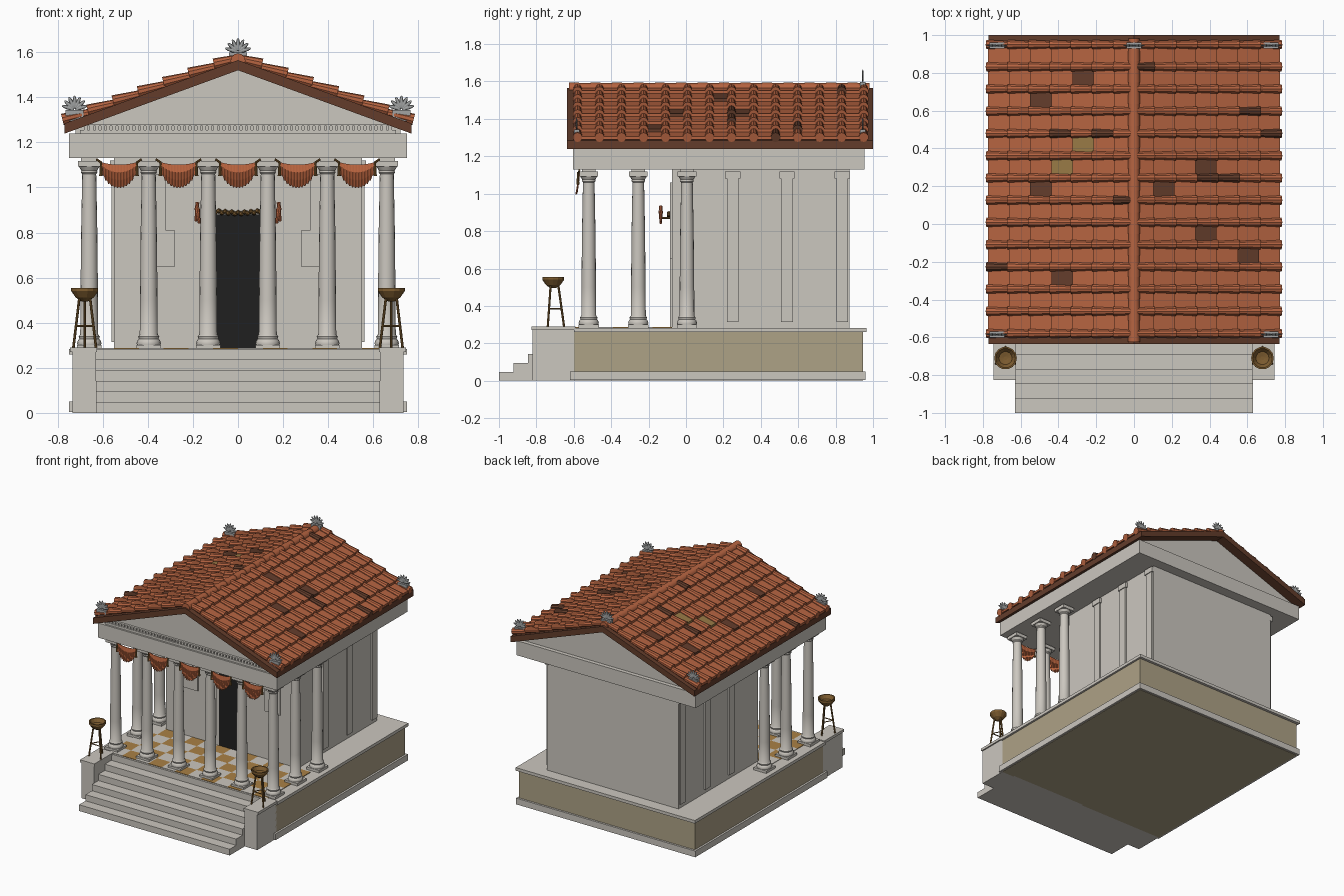
import bpy, bmesh, math
from mathutils import Vector, Matrix

old = bpy.data.objects.get("Cube")
if old:
    bpy.data.objects.remove(old, do_unlink=True)


def material(name, rgb):
    m = bpy.data.materials.new(name)
    m.use_nodes = True
    m.diffuse_color = (*rgb, 1)
    m.node_tree.nodes["Principled BSDF"].inputs["Base Color"].default_value = (*rgb, 1)
    return m


STONE = material("pale stone", (.60, .57, .52))
TUFA = material("tan masonry", (.42, .36, .24))
BLACK = material("door black", (.014, .014, .014))
CLAY = material("terracotta", (.46, .125, .052))
BROWN = material("dark brown", (.125, .046, .024))
STRAW = material("straw tile", (.31, .19, .06))
BRONZE = material("bronze", (.21, .11, .03))
OCHRE = material("ochre floor", (.40, .22, .06))
CLOTH = material("orange cloth", (.50, .13, .05))
SILVER = material("grey marble", (.36, .37, .37))


def paint(verts, index):
    for f in {f for v in verts for f in v.link_faces}:
        f.material_index = index


def box(bm, x0, x1, y0, y1, z0, z1):
    mat = Matrix.Translation(((x0 + x1) / 2, (y0 + y1) / 2, (z0 + z1) / 2))
    mat = mat @ Matrix.Diagonal((abs(x1 - x0), abs(y1 - y0), abs(z1 - z0), 1))
    return bmesh.ops.create_cube(bm, size=1, matrix=mat)["verts"]


def rod(bm, p, q, r1, r2, seg=8):
    p, q = Vector(p), Vector(q)
    d = q - p
    mat = Matrix.Translation((p + q) / 2) @ d.to_track_quat('Z', 'Y').to_matrix().to_4x4()
    return bmesh.ops.create_cone(bm, cap_ends=True, segments=seg, radius1=r1,
                                 radius2=r2, depth=d.length, matrix=mat)["verts"]


def prism(bm, pts, y0, y1):
    a = [bm.verts.new((x, y0, z)) for x, z in pts]
    b = [bm.verts.new((x, y1, z)) for x, z in pts]
    bm.faces.new(a)
    bm.faces.new(b[::-1])
    for i in range(len(pts)):
        j = (i + 1) % len(pts)
        bm.faces.new((a[i], b[i], b[j], a[j]))
    return a + b


def lathe(bm, x, y, profile, seg=16):
    rings = [[bm.verts.new((x + r * math.cos(math.tau * k / seg),
                            y + r * math.sin(math.tau * k / seg), z))
              for k in range(seg)] for r, z in profile]
    for a, b in zip(rings, rings[1:]):
        for k in range(seg):
            n = (k + 1) % seg
            bm.faces.new((a[k], a[n], b[n], b[k]))
    bm.faces.new(rings[0][::-1])
    bm.faces.new(rings[-1])


def finish(bm, name, *mats, smooth=False):
    bmesh.ops.recalc_face_normals(bm, faces=bm.faces)
    me = bpy.data.meshes.new(name)
    bm.to_mesh(me)
    bm.free()
    for m in mats:
        me.materials.append(m)
    ob = bpy.data.objects.new(name, me)
    bpy.context.collection.objects.link(ob)
    if smooth:
        bpy.ops.object.select_all(action='DESELECT')
        ob.select_set(True)
        bpy.context.view_layer.objects.active = ob
        bpy.ops.object.shade_smooth_by_angle(angle=math.radians(35))
    return ob


# Podium: masonry core, stone base and cap mouldings
bm = bmesh.new()
box(bm, -.735, .735, -.6, .945, 0, .27)
finish(bm, "podium_core", TUFA)
bm = bmesh.new()
box(bm, -.75, .75, -.62, .96, .003, .05)
box(bm, -.75, .75, -.6, .965, .26, .283)
finish(bm, "podium_mouldings", STONE)

# Stairs between two cheek walls
bm = bmesh.new()
for i in range(6):
    box(bm, -.63, .63, -1 + .077 * i, -.59, .0473 * i, .0473 * (i + 1))
finish(bm, "front_steps", STONE)
bm = bmesh.new()
for s in (-1, 1):
    box(bm, s * .63, s * .735, -.82, -.59, 0, .27)
    box(bm, s * .625, s * .745, -.825, -.59, .27, .29)
finish(bm, "cheek_walls", STONE)

# Chequered porch floor
bm = bmesh.new()
for i in range(12):
    for j in range(5):
        x, y = -.66 + .11 * i, -.6 + .105 * j
        paint(box(bm, x, x + .11, y, y + .105, .28, .287), (i + j) % 2)
finish(bm, "porch_floor", STONE, OCHRE)

# Columns: six across the front, two more down each side
bm = bmesh.new()
shaft = [(.052, .3), (.054, .31), (.05, .322), (.044, .328), (.047, .338), (.04, .348),
         (.039, .5), (.036, .8), (.031, 1.06), (.036, 1.066), (.035, 1.075), (.047, 1.095)]
spots = [(x, -.52) for x in (-.66, -.396, -.132, .132, .396, .66)]
spots += [(s * .66, y) for s in (-1, 1) for y in (-.255, .005)]
for x, y in spots:
    box(bm, x - .054, x + .054, y - .054, y + .054, .283, .302)
    lathe(bm, x, y, shaft)
    box(bm, x - .05, x + .05, y - .05, y + .05, 1.093, 1.118)
    box(bm, x - .036, x + .036, y - .036, y + .036, 1.115, 1.135)
finish(bm, "columns", STONE, smooth=True)

# Inner chamber with side pilasters and front plaques
bm = bmesh.new()
box(bm, -.55, .55, -.075, .875, .28, 1.135)
for s in (-1, 1):
    for y in (.25, .54, .835):
        box(bm, s * .54, s * .562, y - .031, y + .031, .315, 1.09)
        box(bm, s * .54, s * .568, y - .041, y + .041, 1.08, 1.12)
    box(bm, s * .28, s * .41, -.085, -.07, .65, .81)
    box(bm, s * .32, s * .41, -.085, -.07, .81, 1.06)
    box(bm, s * .10, s * .125, -.085, -.07, .285, .9)
finish(bm, "chamber", STONE)
bm = bmesh.new()
box(bm, -.1, .1, -.082, -.07, .285, .88)
finish(bm, "doorway", BLACK)

# Garland of beads over the door
bm = bmesh.new()
for i in range(15):
    bmesh.ops.create_icosphere(bm, subdivisions=1, radius=.012, matrix=Matrix.Translation(
        (-.1 + .0143 * i, -.092, .882 + .007 * (i % 2) + .008 * abs(i / 7 - 1))))
finish(bm, "door_garland", BRONZE)

# Wall torches
bm = bmesh.new()
for s in (-1, 1):
    paint(rod(bm, (s * .18, -.075, .87), (s * .18, -.135, .87), .005, .005), 1)
    rod(bm, (s * .172, -.135, .84), (s * .182, -.135, .91), .006, .012)
    rod(bm, (s * .188, -.135, .85), (s * .18, -.135, .935), .005, .009)
finish(bm, "wall_torches", CLOTH, BRONZE)

# Entablature, gable infill and dentils
bm = bmesh.new()
box(bm, -.75, .75, -.605, .955, 1.13, 1.24)
finish(bm, "entablature", STONE)
bm = bmesh.new()
prism(bm, [(-.72, 1.235), (.72, 1.235), (.72, 1.26), (0, 1.523), (-.72, 1.26)], -.575, .925)
box(bm, -.7, .7, -.592, -.57, 1.24, 1.256)
box(bm, -.68, .68, -.592, -.57, 1.272, 1.279)
for i in range(55):
    x = -.675 + .025 * i
    box(bm, x - .008, x + .008, -.59, -.57, 1.256, 1.272)
finish(bm, "gables_and_dentils", STONE)

# Timber roof deck
SLOPE = .365
bm = bmesh.new()
edge = .77 * SLOPE
prism(bm, [(-.77, 1.52 - edge), (0, 1.52), (.77, 1.52 - edge),
           (.77, 1.565 - edge), (0, 1.565), (-.77, 1.565 - edge)], -.635, 1)
finish(bm, "roof_deck", BROWN)

# Roof tiles, with odd replacements keyed by (side, course, row)
odd_pans = {(-1, 4, 10): 1, (-1, 2, 11): 1, (-1, 4, 6): 1, (-1, 3, 2): 1, (1, 3, 7): 1,
            (1, 1, 6): 1, (1, 3, 4): 1, (1, 5, 3): 1, (-1, 2, 8): 2, (-1, 3, 7): 2}
odd_covers = {(-1, 3, 9), (-1, 1, 9), (-1, 6, 3), (1, 0, 12), (1, 5, 10), (1, 6, 9),
              (1, 3, 7), (1, 4, 7), (-1, 0, 6)}
ROW = .1177
pans, covers = bmesh.new(), bmesh.new()
for s in (-1, 1):
    for c in range(7):
        x0, x1 = max(0, .112 * c - .015), .112 * c + .102
        z0, z1 = 1.567 - SLOPE * x0, 1.58 - SLOPE * x1
        for r in range(14):
            y = -.58 + ROW * r
            if r < 13:
                pts = [(s * x0, z0 - .008), (s * x1, z1 - .008),
                       (s * x1, z1 + .008), (s * x0, z0 + .004)]
                paint(prism(pans, pts, y + .004, y + ROW - .004), odd_pans.get((s, c, r), 0))
            v = rod(covers, (s * x0, y, z0 + .004), (s * (x1 + .005), y, z1 + .004), .019, .026, 10)
            paint(v, int((s, c, r) in odd_covers))
for i in range(14):
    y = -.625 + .1145 * i
    rod(covers, (0, y, 1.562), (0, y + .118, 1.562), .033, .029, 12)
finish(pans, "pan_tiles", CLAY, BROWN, STRAW)
finish(covers, "cover_and_ridge_tiles", CLAY, BROWN, smooth=True)

# Palmette ornaments on the corners and the rear peak
bm = bmesh.new()
for x, y, z in [(0, .945, 1.6)] + [(s * .725, y, 1.345) for s in (-1, 1) for y in (-.585, .945)]:
    box(bm, x - .04, x + .04, y - .015, y + .015, z - .05, z - .002)
    for k in range(-3, 4):
        mat = (Matrix.Translation((x, y, z)) @ Matrix.Rotation(k * .42, 4, 'Y')
               @ Matrix.Translation((0, 0, .034 - .001 * abs(k)))
               @ Matrix.Diagonal((.009, .005, .029, 1)))
        bmesh.ops.create_uvsphere(bm, u_segments=8, v_segments=6, radius=1, matrix=mat)
finish(bm, "palmettes", SILVER)

# Pleated swags between the front columns, with cords and tassels
bm, cords = bmesh.new(), bmesh.new()
for n in range(-2, 3):
    cx, grid = n * .264, []
    for i in range(25):
        s = i / 12 - 1
        bow = 1 - s * s
        drop = .012 + .085 * math.sqrt(max(0, bow)) + .008 * (i % 2)
        grid.append([bm.verts.new((cx + .08 * s, -.572 - .008 * (i % 2) * t - .012 * bow * t,
                                   1.113 - .012 * bow - drop * t))
                     for t in (0, .33, .67, 1)])
    for a, b in zip(grid, grid[1:]):
        for k in range(3):
            bm.faces.new((a[k], b[k], b[k + 1], a[k + 1]))
    for s in (-1, 1):
        rod(cords, (cx + s * .078, -.575, 1.11), (cx + s * .1, -.57, 1.125), .005, .005)
        rod(cords, (cx + s * .08, -.578, 1.05), (cx + s * .08, -.578, 1.115), .008, .004)
swags = finish(bm, "swags", CLOTH)
swags.modifiers.new("thickness", 'SOLIDIFY').thickness = .004
finish(cords, "swag_cords", BRONZE)

# Tripod braziers on the cheek walls
bm = bmesh.new()
for x in (-.68, .68):
    lathe(bm, x, -.71, [(.015, .495), (.04, .512), (.06, .54), (.06, .555),
                        (.052, .555), (.035, .53), (.01, .525)], 14)
    feet = []
    for k in range(3):
        a = math.tau * k / 3 + math.pi / 2
        d = Vector((math.cos(a), math.sin(a), 0))
        base = Vector((x, -.71, 0))
        rod(bm, base + d * .058 + Vector((0, 0, .29)), base + d * .026 + Vector((0, 0, .52)),
            .006, .006)
        feet.append(base + d * .046 + Vector((0, 0, .385)))
    for k in range(3):
        rod(bm, feet[k], feet[k - 1], .004, .004, 6)
finish(bm, "braziers", BRONZE)
